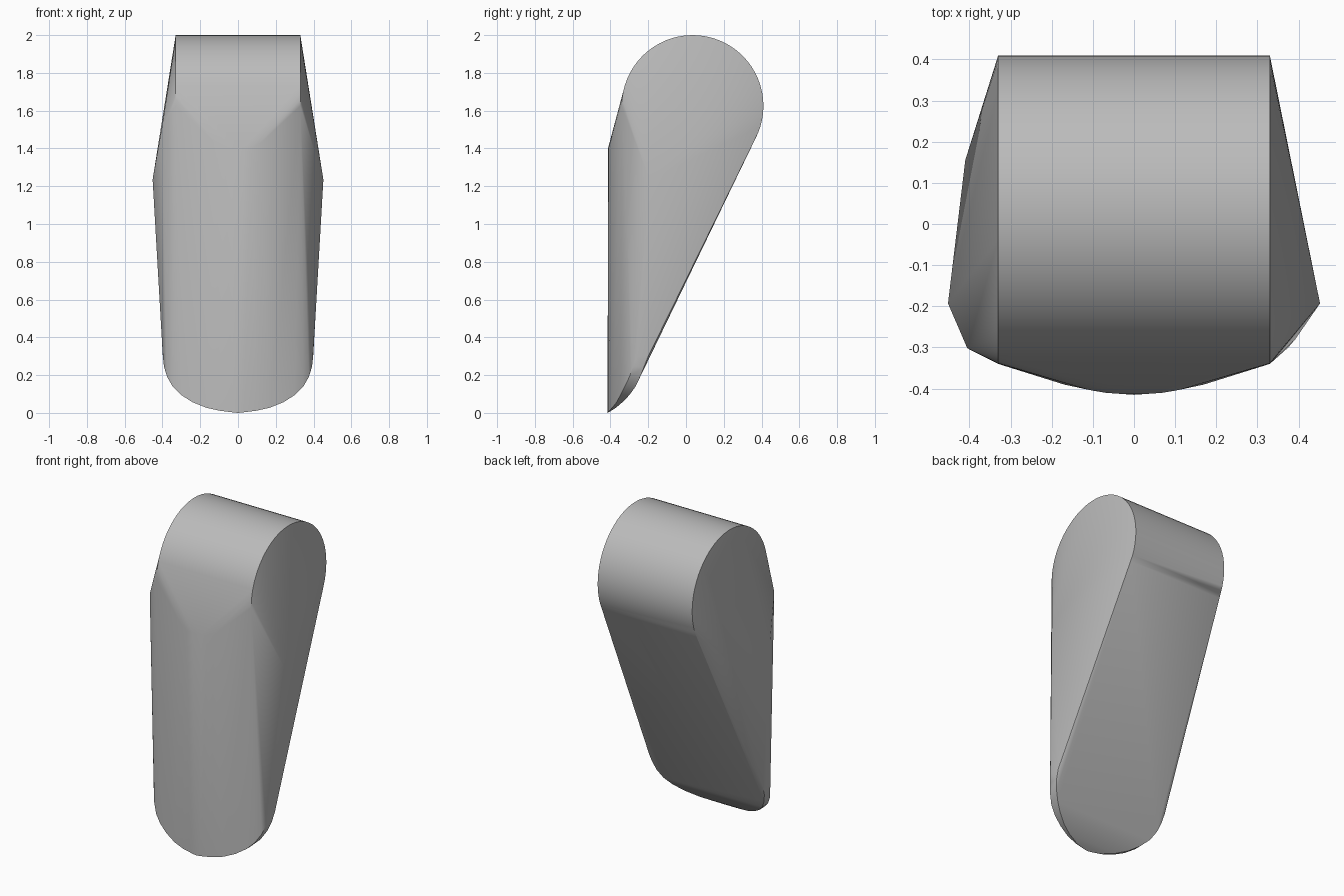
import bpy, bmesh
from math import sin, cos, pi, radians

cube = bpy.data.objects.get("Cube")
if cube:
    bpy.data.objects.remove(cube, do_unlink=True)

grey = bpy.data.materials.new("plain_grey")
grey.use_nodes = True
colour = (0.5, 0.5, 0.5, 1)
grey.diffuse_color = colour
grey.node_tree.nodes["Principled BSDF"].inputs["Base Color"].default_value = colour

points = []


def mirrored(x, y, z):
    points.extend([(x, y, z), (-x, y, z)])


# Rounded barrel at the top, lying across x
STEPS = 64
for i in range(STEPS):
    a = 2 * pi * i / STEPS
    mirrored(0.33, 0.035 + 0.375 * cos(a), 1.625 + 0.375 * sin(a))

# Widest side corners
mirrored(0.452, -0.193, 1.235)

# Extra corners on the right flank
points += [(-0.41, 0.155, 1.235), (-0.405, -0.302, 1.5)]

# Curved top edge of the front face
for x, y, z in [(0.03, -0.413, 1.4), (0.07, -0.41, 1.403), (0.11, -0.403, 1.42)]:
    mirrored(x, y, z)

# Bowed lower tip: x, front y, back y, height
TIP = [
    (0.03, -0.413, -0.41, 0.003), (0.1, -0.405, -0.395, 0.012),
    (0.17, -0.39, -0.37, 0.028), (0.24, -0.368, -0.337, 0.056),
    (0.3, -0.347, -0.3, 0.094), (0.345, -0.325, -0.268, 0.138),
    (0.375, -0.3, -0.243, 0.19), (0.392, -0.28, -0.222, 0.245),
    (0.398, -0.26, -0.2, 0.3),
]
points.append((0, -0.415, 0))
for x, front, back, z in TIP:
    mirrored(x, front, z)
    mirrored(x, back, z)

# Wrap all outlines in one convex skin
bm = bmesh.new()
for p in points:
    bm.verts.new(p)
hull = bmesh.ops.convex_hull(bm, input=bm.verts[:])
loose = [v for v in bm.verts if not v.link_faces]
bmesh.ops.delete(bm, geom=loose, context="VERTS")
bmesh.ops.dissolve_limit(bm, angle_limit=radians(0.3), verts=bm.verts[:], edges=bm.edges[:])
bmesh.ops.recalc_face_normals(bm, faces=bm.faces[:])
mesh = bpy.data.meshes.new("wedge_body")
bm.to_mesh(mesh)
bm.free()
mesh.materials.append(grey)

body = bpy.data.objects.new("wedge_body", mesh)
bpy.context.collection.objects.link(body)
bpy.context.view_layer.objects.active = body
body.select_set(True)
bpy.ops.object.shade_smooth_by_angle(angle=radians(30))
